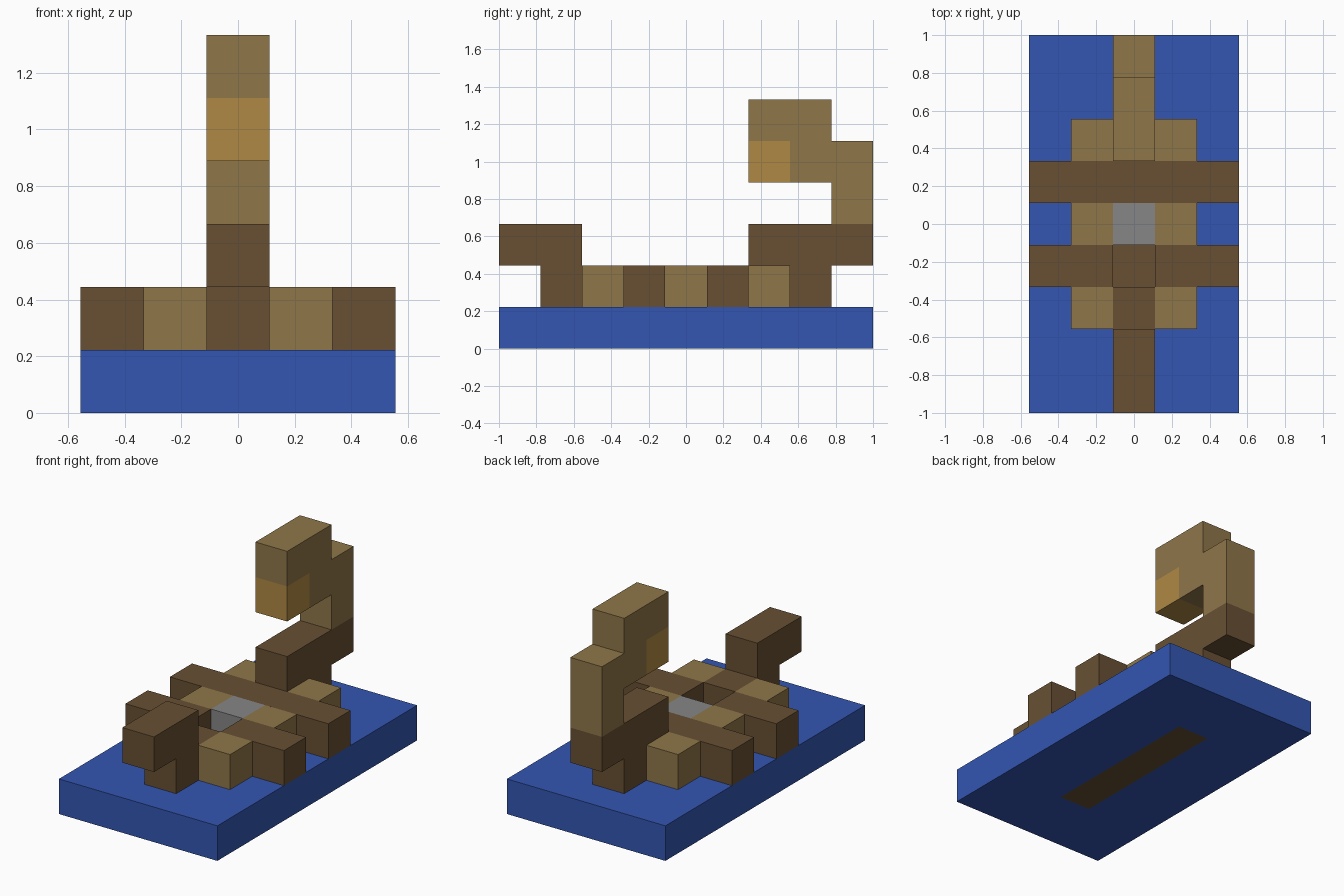
import bpy, bmesh
from mathutils import Vector

old = bpy.data.objects.get("Cube")
if old:
    bpy.data.objects.remove(old, do_unlink=True)

U = 2 / 9  # edge of one block


def material(name, rgb):
    """Flat material from an sRGB colour in 0-255."""
    lin = [((c / 255 + 0.055) / 1.055) ** 2.4 for c in rgb]
    m = bpy.data.materials.new(name)
    m.use_nodes = True
    m.diffuse_color = (*lin, 1)
    m.node_tree.nodes["Principled BSDF"].inputs["Base Color"].default_value = (*lin, 1)
    return m


blue = material("blue", (51, 86, 178))
brown = material("dark brown", (104, 80, 51))
tan = material("tan", (143, 118, 73))
amber = material("amber", (175, 137, 68))
grey = material("grey", (134, 134, 134))


def profile(name, points, x0, x1, *mats):
    """Extrude a side outline (y, z in blocks) from x0 to x1."""
    bm = bmesh.new()
    face = bm.faces.new([bm.verts.new((x0 * U, y * U, z * U)) for y, z in points])
    out = bmesh.ops.extrude_face_region(bm, geom=[face])
    moved = [v for v in out["geom"] if isinstance(v, bmesh.types.BMVert)]
    bmesh.ops.translate(bm, verts=moved, vec=((x1 - x0) * U, 0, 0))
    bmesh.ops.recalc_face_normals(bm, faces=bm.faces)
    mesh = bpy.data.meshes.new(name)
    bm.to_mesh(mesh)
    bm.free()
    for m in mats:
        mesh.materials.append(m)
    obj = bpy.data.objects.new(name, mesh)
    bpy.context.collection.objects.link(obj)
    return obj


def block(name, x, y, z, *mats):
    """Box given by its (low, high) range on each axis, in blocks."""
    outline = [(y[0], z[0]), (y[1], z[0]), (y[1], z[1]), (y[0], z[1])]
    return profile(name, outline, *x, *mats)


# Base plate, with a brown strip let into its top and bottom
base = block("base_plate", (-2.5, 2.5), (-4.5, 4.5), (0, 1), blue, brown)
bm = bmesh.new()
bm.from_mesh(base.data)
for axis, half in ((Vector((1, 0, 0)), 0.5), (Vector((0, 1, 0)), 2.5)):
    for side in (-1, 1):
        bmesh.ops.bisect_plane(bm, geom=bm.verts[:] + bm.edges[:] + bm.faces[:],
                               plane_co=axis * half * side * U, plane_no=axis)
for f in bm.faces:
    c = f.calc_center_median() / U
    if abs(f.normal.z) > 0.5 and abs(c.x) < 0.5 and abs(c.y) < 2.5:
        f.material_index = 1
bm.to_mesh(base.data)
bm.free()

# Raised head and front of the body
profile("head", [(-4.5, 2), (-3.5, 2), (-3.5, 1), (-1.5, 1), (-1.5, 2),
                 (-2.5, 2), (-2.5, 3), (-4.5, 3)], -0.5, 0.5, brown)

# Legs: the front pair leaves a gap in the middle, the rear pair is one bar
for side, x in (("right", (-2.5, -0.5)), ("left", (0.5, 2.5))):
    block("front_leg_" + side, x, (-1.5, -0.5), (1, 2), brown)
block("rear_legs", (-2.5, 2.5), (0.5, 1.5), (1, 2), brown)

# Side plates between the legs
for side, x in (("right", (-1.5, -0.5)), ("left", (0.5, 1.5))):
    for place, y in (("front", -2), ("middle", 0), ("rear", 2)):
        block(f"side_plate_{place}_{side}", x, (y - 0.5, y + 0.5), (1, 2), tan)

# Grey block in the middle of the back
block("back_block", (-0.5, 0.5), (-0.5, 0.5), (1, 2), grey)

# Tail root, curled tail and its tip
profile("tail_root", [(1.5, 1), (3.5, 1), (3.5, 2), (4.5, 2), (4.5, 3), (1.5, 3)],
        -0.5, 0.5, brown)
profile("tail", [(3.5, 3), (4.5, 3), (4.5, 5), (3.5, 5), (3.5, 6), (1.5, 6),
                 (1.5, 5), (2.5, 5), (2.5, 4), (3.5, 4)], -0.5, 0.5, tan)
block("tail_tip", (-0.5, 0.5), (1.5, 2.5), (4, 5), amber)
